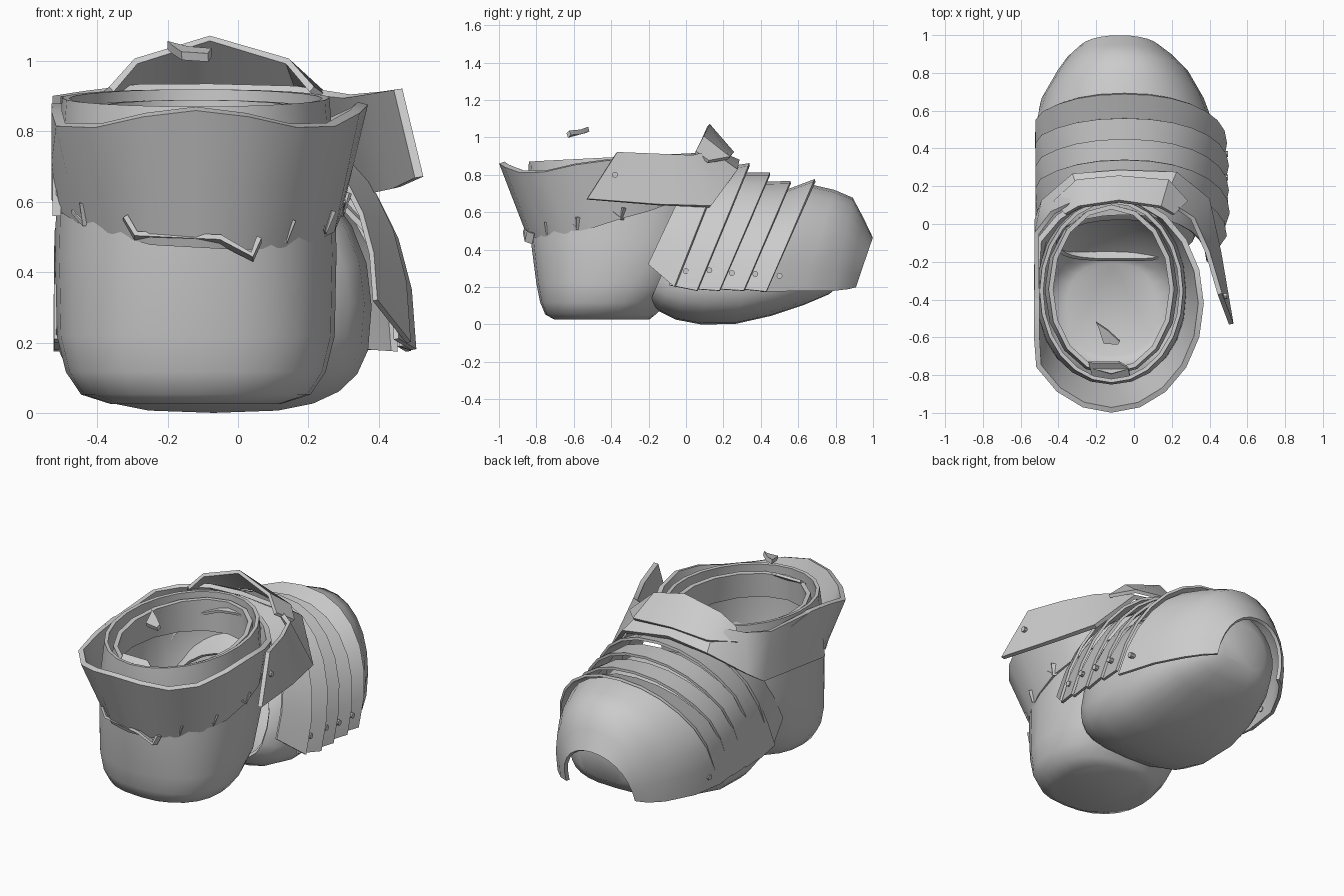
import bpy, bmesh, math, random
from mathutils import Vector

random.seed(4)
cube = bpy.data.objects.get("Cube")
if cube:
    bpy.data.objects.remove(cube, do_unlink=True)

GREY = (0.6, 0.6, 0.6, 1)
metal = bpy.data.materials.new("plain grey")
metal.use_nodes = True
metal.diffuse_color = GREY
metal.node_tree.nodes["Principled BSDF"].inputs["Base Color"].default_value = GREY

SIDE = -0.515   # the right flank is pressed flat on this plane


def finish(ob, angle=35):
    ob.data.materials.append(metal)
    bpy.ops.object.select_all(action='DESELECT')
    ob.select_set(True)
    bpy.context.view_layer.objects.active = ob
    for mod in list(ob.modifiers):
        bpy.ops.object.modifier_apply(modifier=mod.name)
    bpy.ops.object.shade_smooth_by_angle(angle=math.radians(angle))


def sheet(name, rows, closed=False, caps=(), thick=0.02, angle=35):
    """Skin rows of points into a sheet and give it thickness."""
    bm = bmesh.new()
    grid = [[bm.verts.new((max(p[0], SIDE), p[1], p[2])) for p in r] for r in rows]
    n = len(grid[0])
    for a, b in zip(grid, grid[1:]):
        for i in range(n if closed else n - 1):
            j = (i + 1) % n
            bm.faces.new((a[i], a[j], b[j], b[i]))
    for end in caps:
        bm.faces.new(grid[end] if end else grid[end][::-1])
    me = bpy.data.meshes.new(name)
    bm.to_mesh(me)
    bm.free()
    ob = bpy.data.objects.new(name, me)
    bpy.context.collection.objects.link(ob)
    mod = ob.modifiers.new("thickness", 'SOLIDIFY')
    mod.thickness = thick
    mod.offset = 0
    finish(ob, angle)


def power(v, e):
    return math.copysign(abs(v) ** e, v)


def lerp(a, b, f):
    return a + (b - a) * f


def flat_ring(z, y0, y1, rx, round_=0.85, tilt=0, n=24):
    """Horizontal ring from y0 to y1, its front raised by tilt."""
    out = []
    for i in range(n):
        t = math.tau * i / n
        s = power(math.sin(t), round_)
        out.append((-0.12 + rx * power(math.cos(t), round_),
                    lerp(y0, y1, (s + 1) / 2), z + tilt * (s + 1) / 2))
    return out


def foot_ring(yb, zb, yt, zt, rx, cx=-0.07, n=24):
    """Leaning ring across the foot, boxy below and round above."""
    out = []
    for i in range(n):
        t = math.tau * i / n
        e = 0.65 if math.sin(t) < 0 else 0.95
        s = power(math.sin(t), e)
        low = 0.4 if s < 0 else 0.6
        f = 0.4 + low * s
        out.append((cx + rx * power(math.cos(t), e), lerp(yb, yt, f), lerp(zb, zt, f)))
    return out


def arch(yb, zb, yt, zt, rx, cx=-0.05, n=14):
    """Leaning arch from its two feet (yb, zb) to its crown (yt, zt)."""
    out = []
    for i in range(n + 1):
        t = math.pi * i / n
        f = math.sin(t) ** 0.92
        out.append((cx + rx * power(math.cos(t), 0.92), lerp(yb, yt, f), lerp(zb, zt, f)))
    return out


# Heel and ankle shell, open at the top
sheet("heel_shell", [flat_ring(*r) for r in (
    (0.035, -0.70, -0.2, 0.24), (0.06, -0.745, -0.17, 0.32), (0.12, -0.77, -0.11, 0.36),
    (0.22, -0.79, -0.02, 0.385), (0.45, -0.82, 0.1, 0.39, 0.88),
    (0.7, -0.84, 0.12, 0.385, 0.95), (0.87, -0.83, 0.12, 0.37, 1, 0.05))],
    closed=True, caps=(0,), angle=50)

# Lining inside the ankle opening
sheet("ankle_lining", [flat_ring(*r, n=16) for r in (
    (0.7, -0.79, 0.09, 0.34, 1), (0.84, -0.78, 0.09, 0.32, 1, 0.05))], closed=True, thick=0.025)

# Forefoot shell with a round sole, closed at the toes
sheet("forefoot_shell", [foot_ring(*r) for r in (
    (-0.19, 0.12, 0.03, 0.6, 0.33), (-0.14, 0.08, 0.08, 0.66, 0.38),
    (-0.05, 0.035, 0.16, 0.72, 0.42), (0.08, 0.01, 0.28, 0.74, 0.44),
    (0.26, 0.012, 0.45, 0.7, 0.43), (0.45, 0.055, 0.6, 0.67, 0.4),
    (0.63, 0.115, 0.74, 0.64, 0.34), (0.76, 0.17, 0.82, 0.57, 0.27),
    (0.84, 0.24, 0.87, 0.47, 0.16))], closed=True, caps=(-1,), angle=50)

# Overlapping instep plates, each flaring towards its front edge
fronts = [(-0.06, 0.2, 0.21, 0.88, 0.535), (0.06, 0.18, 0.34, 0.855, 0.55),
          (0.18, 0.18, 0.45, 0.805, 0.545), (0.31, 0.18, 0.56, 0.76, 0.545),
          (0.43, 0.175, 0.69, 0.77, 0.535)]
rear = (-0.2, 0.32, 0.05, 0.85, 0.44)
for k, front in enumerate(fronts):
    sheet(f"instep_plate_{k + 1}", [arch(*rear), arch(*front)], thick=0.015)
    yb, zb, yt, zt, rx = front
    rear = (yb - 0.03, zb + 0.01, yt - 0.03, zt - 0.05, rx - 0.035)

# Toe cap curling down to an open arch at the tip
sheet("toe_cap", [arch(*r) for r in (
    (0.4, 0.175, 0.66, 0.74, 0.5, -0.055), (0.62, 0.18, 0.79, 0.71, 0.43, -0.06),
    (0.78, 0.18, 0.885, 0.67, 0.345, -0.06), (0.86, 0.19, 0.94, 0.565, 0.28, -0.07),
    (0.9, 0.2, 0.99, 0.46, 0.22, -0.075))], angle=40)


# Flared cuff around the heel; d is the angle away from the heel
def cuff_point(d, f):
    a = abs(d) / math.pi
    low = 0.475 + 0.38 * a ** 1.8 - 0.025 * math.sin(d)
    high = 0.835 + 0.03 * math.cos(4 * d) + 0.03 * a
    return Vector((-0.12 + lerp(0.4, 0.475, f) * math.sin(d),
                   lerp(-0.35, -0.42, f) - lerp(0.485, 0.565, f) * math.cos(d),
                   lerp(low, high, f)))


SEGS = 20
angles = [math.tau * i / SEGS - math.pi for i in range(SEGS)]
jag = [random.uniform(-0.01, 0.01) for _ in angles]
sheet("heel_cuff", [[cuff_point(d, f) + Vector((0, 0, j * (1 - f))) for d, j in zip(angles, jag)]
                    for f in (0, 0.5, 1)], closed=True, thick=0.03)

# Ankle strap running around the front to a loose end on the left
sheet("ankle_strap", [
    [(-0.53, -0.5, 0.87), (-0.53, -0.05, 0.9), (-0.43, 0.06, 0.91), (-0.28, 0.13, 0.925),
     (-0.08, 0.15, 0.925), (0.16, 0.13, 0.92), (0.31, 0.03, 0.9), (0.39, -0.15, 0.91),
     (0.455, -0.37, 0.92)],
    [(-0.53, -0.55, 0.56), (-0.53, 0.02, 0.63), (-0.48, 0.12, 0.7), (-0.32, 0.26, 0.83),
     (-0.08, 0.28, 0.87), (0.22, 0.27, 0.82), (0.39, 0.13, 0.63), (0.45, -0.15, 0.64),
     (0.515, -0.53, 0.67)]], thick=0.025)

# Pointed tongue standing above the instep
sheet("tongue", [
    [(-0.36, 0.05, 0.92), (-0.29, 0.09, 1.0), (-0.08, 0.12, 1.065), (0.14, 0.09, 1.0),
     (0.21, 0.05, 0.92)],
    [(-0.42, 0.12, 0.87), (-0.3, 0.23, 0.89), (-0.08, 0.25, 0.915), (0.18, 0.23, 0.89),
     (0.28, 0.12, 0.87)]])

# Torn strip along the lower edge of the cuff
strip = [(-0.32, -0.82, 0.56), (-0.29, -0.83, 0.51), (-0.05, -0.87, 0.5),
         (0.04, -0.86, 0.45), (0.06, -0.85, 0.5)]
sheet("torn_strip", [strip, [(x, y + 0.04, z - 0.015) for x, y, z in strip]], thick=0.015)

# V-shaped stitches under the cuff
for k, deg in enumerate((-70, -50, 38, 62, 90)):
    d = math.radians(deg)
    p = cuff_point(d, 0) + Vector((0, 0, 0.005))
    side = Vector((math.cos(d), math.sin(d), 0))
    out = Vector((math.sin(d), -math.cos(d), 0))
    vee = [p - side * 0.045 + Vector((0, 0, 0.035)) + out * 0.025, p + out * 0.02,
           p + side * 0.01 + Vector((0, 0, 0.06)) + out * 0.04]
    sheet(f"stitch_{k + 1}", [vee, [q + side * 0.015 - out * 0.02 for q in vee]], thick=0.012)

# Loose scraps over and inside the opening
sheet("loose_chip", [
    [(-0.2, -0.52, 1.045), (-0.14, -0.56, 1.03), (-0.075, -0.62, 1.025)],
    [(-0.19, -0.54, 1.035), (-0.16, -0.63, 1.015), (-0.085, -0.635, 1.01)]], thick=0.025)
sheet("heel_flap", [
    [(-0.24, -0.73, 0.86), (-0.08, -0.73, 0.86), (-0.03, -0.76, 0.84)],
    [(-0.22, -0.81, 0.8), (-0.1, -0.82, 0.79), (-0.02, -0.81, 0.8)]], thick=0.015)

# Rivets on the plates and the strap end
rivets = [(0.4, -0.1, 0.36), (0.465, 0.0, 0.285), (0.48, 0.125, 0.29), (0.48, 0.245, 0.275),
          (0.48, 0.37, 0.27), (0.435, 0.5, 0.26), (0.475, -0.38, 0.8), (-0.505, 0.52, 0.25)]
for k, spot in enumerate(rivets):
    bpy.ops.mesh.primitive_cylinder_add(vertices=8, radius=0.016, depth=0.035, location=spot,
                                        rotation=(0, math.pi / 2, 0))
    bpy.context.object.name = f"rivet_{k + 1}"
    finish(bpy.context.object)
